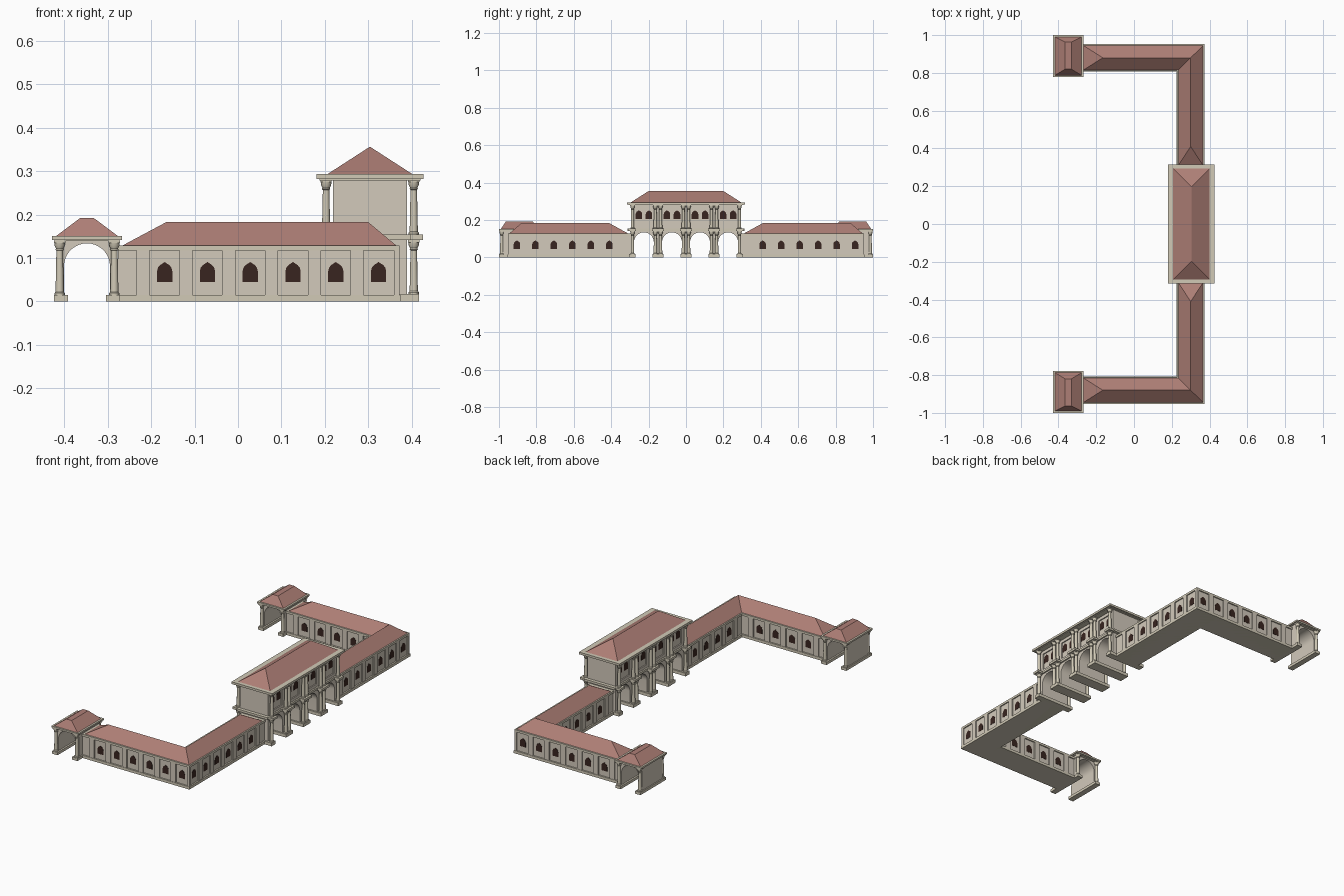
import bpy, bmesh, math

if "Cube" in bpy.data.objects:
    bpy.data.objects.remove(bpy.data.objects["Cube"])

def material(name, rgb):
    m = bpy.data.materials.new(name)
    m.diffuse_color = (*rgb, 1)
    m.use_nodes = True
    m.node_tree.nodes["Principled BSDF"].inputs["Base Color"].default_value = m.diffuse_color
    return m

STONE = material("stone", (0.65, 0.59, 0.50))
TRIM = material("trim", (0.64, 0.59, 0.47))
TILE = material("roof_tile", (0.42, 0.21, 0.18))
DARK = material("window_dark", (0.04, 0.018, 0.014))

def prism(bm, pts, axis, a, b):
    """Extrude a (u, z) outline along x or y from a to b."""
    place = (lambda t, u, z: (t, u, z)) if axis == 'x' else (lambda t, u, z: (u, t, z))
    ra = [bm.verts.new(place(a, *p)) for p in pts]
    rb = [bm.verts.new(place(b, *p)) for p in pts]
    bm.faces.new(ra)
    bm.faces.new(rb[::-1])
    for i in range(len(pts)):
        j = (i + 1) % len(pts)
        bm.faces.new((ra[i], rb[i], rb[j], ra[j]))

def box(bm, x0, x1, y0, y1, z0, z1):
    prism(bm, [(y0, z0), (y1, z0), (y1, z1), (y0, z1)], 'x', x0, x1)

def finish(name, bm, mat, mirror=False):
    bmesh.ops.recalc_face_normals(bm, faces=bm.faces)
    me = bpy.data.meshes.new(name)
    bm.to_mesh(me)
    bm.free()
    me.materials.append(mat)
    me.shade_smooth()
    me.set_sharp_from_angle(angle=math.radians(32))
    ob = bpy.data.objects.new(name, me)
    bpy.context.collection.objects.link(ob)
    if mirror:
        mod = ob.modifiers.new("mirror", 'MIRROR')
        mod.use_axis = (False, True, False)
        mod.use_mirror_merge = False
    return ob

def boxes(name, dims, mat, mirror=False):
    bm = bmesh.new()
    for d in dims:
        box(bm, *d)
    return finish(name, bm, mat, mirror)

def solid(name, verts, faces, mat, mirror=False):
    bm = bmesh.new()
    vs = [bm.verts.new(v) for v in verts]
    for f in faces:
        bm.faces.new([vs[i] for i in f])
    return finish(name, bm, mat, mirror)

def hip_roof(name, base, top, z0, z1, mat, mirror=False):
    def ring(r, z):
        x0, x1, y0, y1 = r
        return [(x0, y0, z), (x1, y0, z), (x1, y1, z), (x0, y1, z)]
    sides = [(i, (i + 1) % 4, 4 + (i + 1) % 4, 4 + i) for i in range(4)]
    return solid(name, ring(base, z0) + ring(top, z1),
                 sides + [(0, 1, 2, 3), (4, 5, 6, 7)], mat, mirror)

def column(bm, x, y, z0, z1, n=14):
    """Turned column with foot ring, tapered shaft, cup capital and abacus."""
    prof = [(.012, z0), (.012, z0 + .004), (.0095, z0 + .007), (.0075, z1 - .024),
            (.0095, z1 - .022), (.0085, z1 - .019), (.0115, z1 - .013), (.0125, z1 - .006)]
    rings = [[bm.verts.new((x + r * math.cos(2 * math.pi * k / n),
                            y + r * math.sin(2 * math.pi * k / n), z)) for k in range(n)]
             for r, z in prof]
    for lo, hi in zip(rings, rings[1:]):
        for k in range(n):
            bm.faces.new((lo[k], lo[(k + 1) % n], hi[(k + 1) % n], hi[k]))
    bm.faces.new(rings[0][::-1])
    bm.faces.new(rings[-1])
    box(bm, x - .013, x + .013, y - .013, y + .013, z1 - .006, z1)

def arcade(u0, u1, centres, r, spring, top, n=18):
    pts = [(u0, 0)]
    for c in centres:
        pts.append((c - r, 0))
        pts += [(c - r * math.cos(math.pi * k / n), spring + r * math.sin(math.pi * k / n))
                for k in range(n + 1)]
        pts.append((c + r, 0))
    return pts + [(u1, 0), (u1, top), (u0, top)]

def window(c, z):
    half = [(.0175, 0), (.0175, .025), (.0155, .033), (.0105, .039), (.005, .0425)]
    return ([(c + u, z + h) for u, h in half] + [(c, z + .046)]
            + [(c - u, z + h) for u, h in half[::-1]])

# L-shaped wings: recessed core, plinth, top band, pilasters
AX0, AX1, AY0, AY1 = -.277, .372, .809, .952
WX0, WX1, WY0 = .228, .372, .293
IN = .006
arm_win = [-.169 + .0986 * i for i in range(6)]
wing_win = [.41 + .0988 * i for i in range(6)]
boxes("wing_core", [(AX0, AX1 - IN, AY0 + IN, AY1 - IN, 0, .126),
                    (WX0 + IN, WX1 - IN, WY0, AY1 - IN, 0, .126)], STONE, True)
boxes("wing_plinth", [(AX0, AX1 + .002, AY0 - .002, AY1 + .002, 0, .015),
                      (WX0 - .002, WX1 + .002, WY0, AY1 + .002, 0, .015)], TRIM, True)
boxes("wing_top_band", [(AX0, AX1, AY0, AY1, .117, .129),
                        (WX0, WX1, WY0, AY1, .117, .129)], TRIM, True)
posts = [(c - .0645, c - .0345, AY0, AY1, .01, .12) for c in arm_win]
posts += [(WX0, WX1, c - .0645, c - .0345, .01, .12) for c in wing_win]
posts.append((.359, WX1, .938, AY1, .01, .12))
boxes("wing_pilasters", posts, STONE, True)

# windows run through the walls, corner ones show on the outside only
bm = bmesh.new()
for c in arm_win:
    prism(bm, window(c, .045), 'y', .88 if c > .2 else AY0 + IN - .001, AY1 - IN + .001)
for c in wing_win:
    prism(bm, window(c, .045), 'x', .30 if c > .78 else WX0 + IN - .001, WX1 - IN + .001)
finish("wing_windows", bm, DARK, True)

# mitred wing roof
e, h = .128, .183
solid("wing_roof",
      [(-.268, .945, e), (.366, .945, e), (.366, .31, e), (.234, .31, e), (.234, .815, e),
       (-.268, .815, e), (-.165, .88, h), (.30, .88, h), (.30, .41, h)],
      [(0, 1, 7, 6), (1, 2, 8, 7), (2, 3, 8), (3, 4, 7, 8), (4, 5, 6, 7), (5, 0, 6),
       (0, 5, 4, 3, 2, 1)], TILE, True)

# end gates
GX = -.348
bm = bmesh.new()
prism(bm, arcade(GX - .07, GX + .07, [GX], .053, .081, .141), 'y', .80, .978)
finish("gate_arch", bm, STONE, True)
boxes("gate_bases", [(GX + s * .060 - .016, GX + s * .060 + .016, .779, .999, 0, .015)
                     for s in (-1, 1)], TRIM, True)
bm = bmesh.new()
for s in (-1, 1):
    for y in (.793, .985):
        column(bm, GX + s * .063, y, .015, .141)
finish("gate_columns", bm, TRIM, True)
boxes("gate_cornice", [(GX - .075, GX + .075, .783, .995, .139, .143),
                       (GX - .081, GX + .081, .778, 1.0, .142, .151)], TRIM, True)
hip_roof("gate_roof", (GX - .071, GX + .071, .787, .991),
         (GX - .016, GX + .016, .82, .963), .151, .192, TILE, True)

# central pavilion
PX = .304
bays = [-.225, -.075, .075, .225]
piers = [-.30, -.15, 0, .15, .30]
spans = [(max(p - .03, -.305), min(p + .03, .305)) for p in piers]
bm = bmesh.new()
prism(bm, arcade(-.295, .295, bays, .053, .081, .145), 'x', PX - .085, PX + .085)
finish("pavilion_arcade", bm, STONE)
boxes("pavilion_pier_bases", [(PX - .113, PX + .113, a, b, 0, .017) for a, b in spans], TRIM)
entab = [(PX - .122, PX + .122, max(a - .002, -.315), min(b + .002, .315), .142, .154)
         for a, b in spans]
boxes("pavilion_lower_cornice", entab + [(PX - .093, PX + .093, -.313, .313, .142, .154)], TRIM)

bm = bmesh.new()
for c in bays:
    for dy in (-.061, .061):
        for s in (-1, 1):
            column(bm, PX + s * .101, c + dy, .017, .142)
            column(bm, PX + s * .101, c + dy, .154, .281)
finish("pavilion_columns", bm, TRIM)

upper = [(PX - .079, PX + .079, -.294, .294, .15, .283),
         (PX - .085, PX + .085, -.295, .295, .262, .283),
         (PX - .085, PX + .085, -.295, .295, .15, .17)]
upper += [(PX - .085, PX + .085, max(p - .027, -.295), min(p + .027, .295), .15, .283)
          for p in piers]
boxes("pavilion_upper_walls", upper, STONE)
bm = bmesh.new()
for c in bays:
    for dy in (-.027, .027):
        prism(bm, window(c + dy, .206), 'x', PX - .08, PX + .08)
finish("pavilion_windows", bm, DARK)
boxes("pavilion_cornice", [(PX - .116, PX + .116, -.308, .308, .279, .284),
                           (PX - .123, PX + .123, -.315, .315, .282, .294)], TRIM)
hip_roof("pavilion_roof", (PX - .097, PX + .097, -.295, .295),
         (PX - .001, PX + .001, -.198, .198), .294, .356, TILE)
